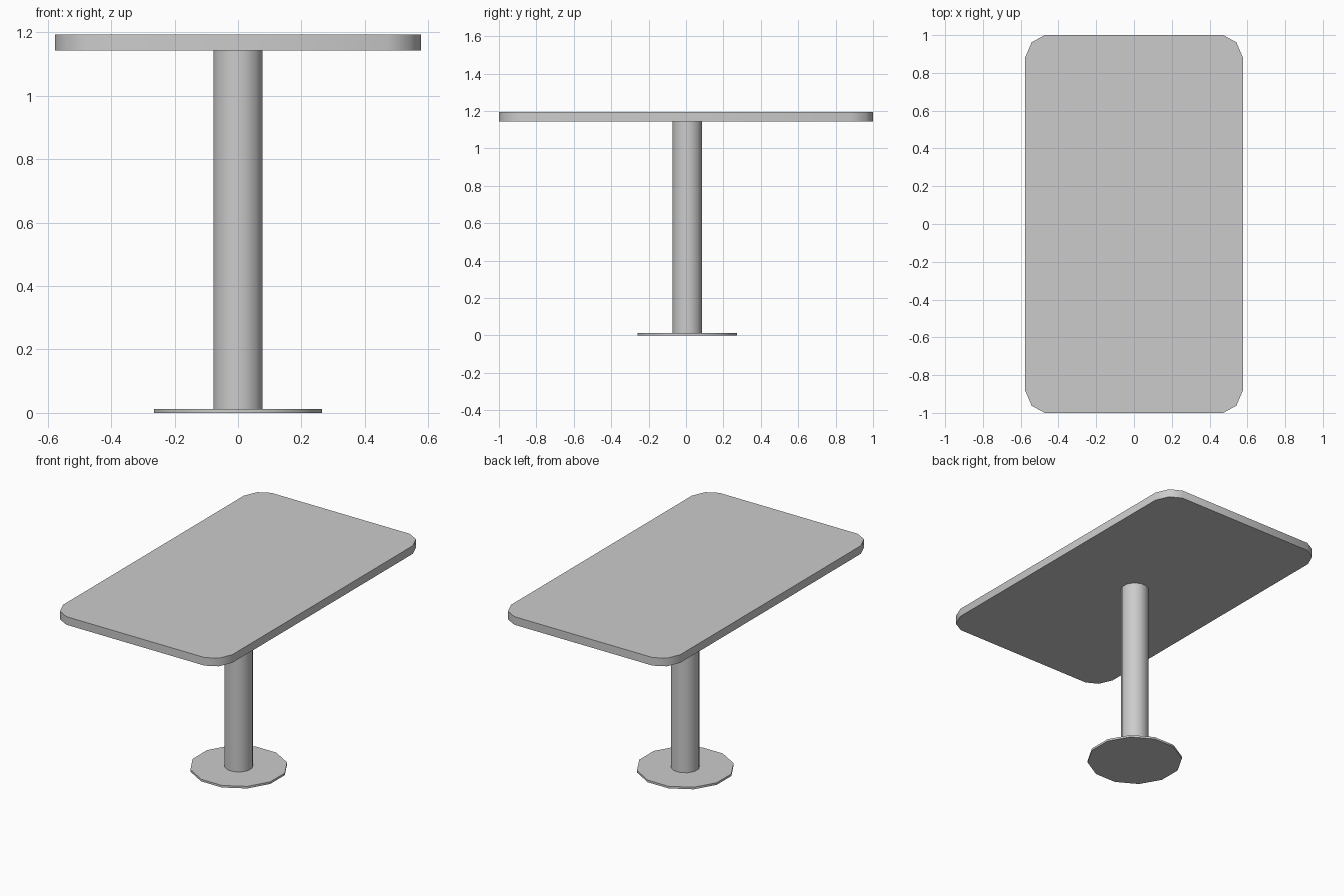
import bpy
import bmesh
from math import cos, sin, radians

if "Cube" in bpy.data.objects:
    bpy.data.objects.remove(bpy.data.objects["Cube"])


def prism(name, outline, z0, z1, y=0.0):
    """Extrude a flat outline from z0 to z1, smooth around the rim."""
    bm = bmesh.new()
    face = bm.faces.new([bm.verts.new((px, py + y, z0)) for px, py in outline])
    ext = bmesh.ops.extrude_face_region(bm, geom=[face], use_keep_orig=True)
    top = [v for v in ext["geom"] if isinstance(v, bmesh.types.BMVert)]
    bmesh.ops.translate(bm, verts=top, vec=(0, 0, z1 - z0))
    bmesh.ops.recalc_face_normals(bm, faces=bm.faces)
    mesh = bpy.data.meshes.new(name)
    bm.to_mesh(mesh)
    bm.free()
    obj = bpy.data.objects.new(name, mesh)
    bpy.context.collection.objects.link(obj)
    bpy.ops.object.select_all(action='DESELECT')
    obj.select_set(True)
    bpy.context.view_layer.objects.active = obj
    bpy.ops.object.shade_smooth_by_angle(angle=radians(45))
    return obj


def ring(half_width, sides=12):
    """Regular outline with flat sides facing the axes."""
    step = 360 / sides
    r = half_width / cos(radians(step / 2))
    return [(r * cos(radians(step * (i + 0.5))), r * sin(radians(step * (i + 0.5))))
            for i in range(sides)]


# Table top: one rounded corner mirrored to all four
corner = [(0.577, 0.88), (0.542, 0.962), (0.472, 1.0)]
half = corner + [(-x, y) for x, y in reversed(corner)]
prism("table_top", half + [(-x, -y) for x, y in half], 1.143, 1.193)

# Column and foot plate, slightly behind centre
prism("column", ring(0.078), 0.013, 1.143, y=0.007)
prism("base_plate", ring(0.265), 0.0, 0.013, y=0.007)
